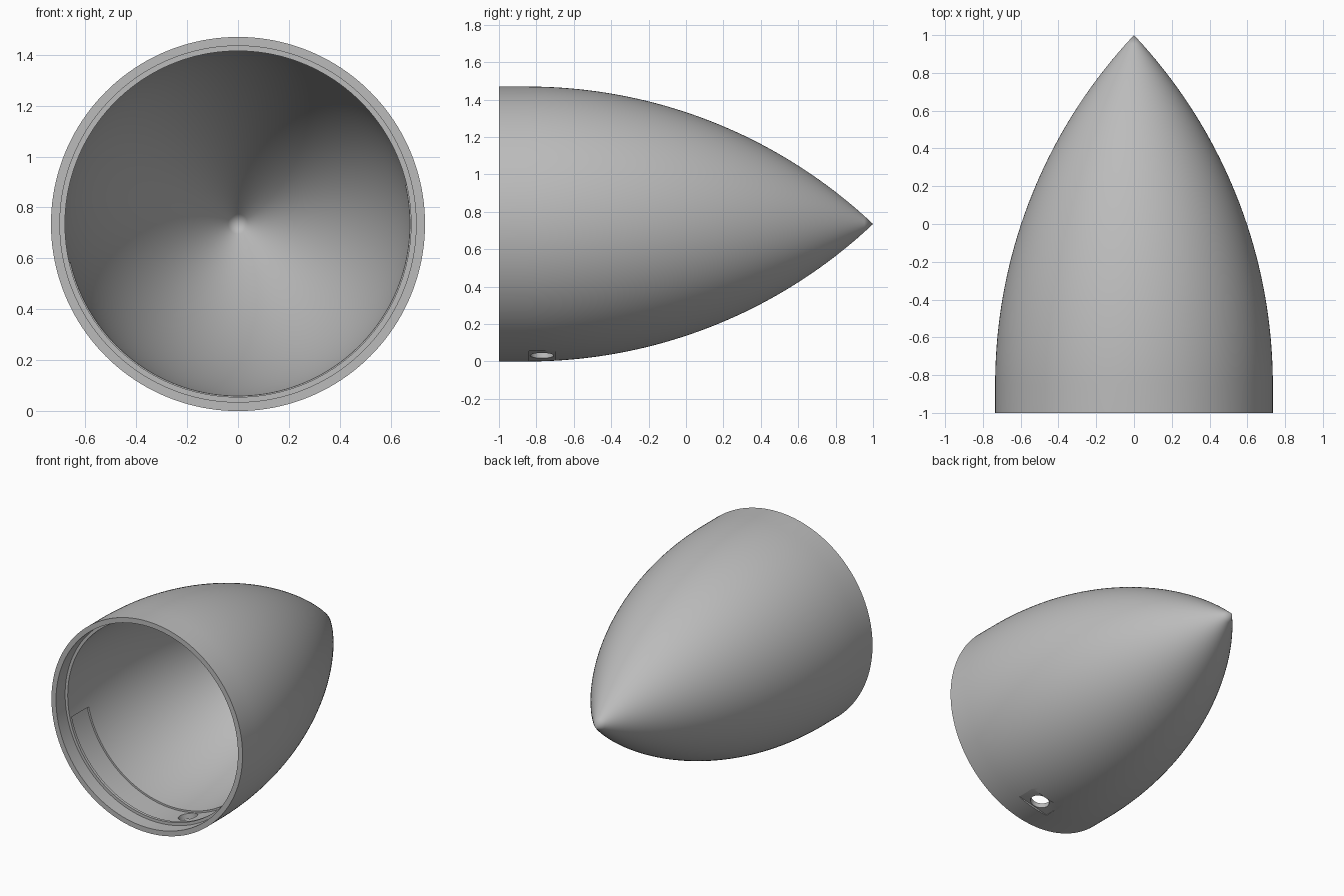
import bpy, bmesh, math
from mathutils import Matrix, Vector

if "Cube" in bpy.data.objects:
    bpy.data.objects.remove(bpy.data.objects["Cube"], do_unlink=True)

R = 0.735            # base radius and height of the axis
SHOULDER = -0.85     # where the straight base meets the curved nose
WALL = 0.055
LENGTH = 1 - SHOULDER
ARC = (R * R + LENGTH * LENGTH) / (2 * R)
AXIS = Vector((0, 0, R))
TILT = math.radians(-13)   # lower half is turned slightly to the side

grey = bpy.data.materials.new("light_grey")
grey.diffuse_color = (0.5, 0.5, 0.5, 1)
grey.use_nodes = True
grey.node_tree.nodes["Principled BSDF"].inputs["Base Color"].default_value = (0.5, 0.5, 0.5, 1)


def make_object(name, bm):
    bmesh.ops.recalc_face_normals(bm, faces=bm.faces)
    mesh = bpy.data.meshes.new(name)
    bm.to_mesh(mesh)
    bm.free()
    mesh.materials.append(grey)
    obj = bpy.data.objects.new(name, mesh)
    bpy.context.collection.objects.link(obj)
    return obj


def ogive(arc, steps=40):
    """(radius, y) points along a pointed arch from shoulder to tip."""
    offset = ARC - R
    reach = math.sqrt(arc * arc - offset * offset)
    pts = []
    for i in range(steps + 1):
        t = reach * i / steps
        pts.append((max(0, math.sqrt(arc * arc - t * t) - offset), SHOULDER + t))
    pts[-1] = (0, SHOULDER + reach)
    return pts


def lathe(name, profile, segments=160):
    bm = bmesh.new()
    verts = [bm.verts.new((r, y, R)) for r, y in profile]
    edges = [bm.edges.new(pair) for pair in zip(verts, verts[1:])]
    bmesh.ops.spin(bm, geom=verts + edges, cent=AXIS, axis=(0, 1, 0),
                   angle=math.tau, steps=segments, use_duplicate=False)
    bmesh.ops.remove_doubles(bm, verts=bm.verts, dist=0.0001)
    return make_object(name, bm)


def cut(target, cutter):
    cutter.hide_render = True
    mod = target.modifiers.new("cut", "BOOLEAN")
    mod.operation = "DIFFERENCE"
    mod.solver = "EXACT"
    mod.object = cutter
    bpy.ops.object.select_all(action="DESELECT")
    bpy.context.view_layer.objects.active = target
    target.select_set(True)
    bpy.ops.object.modifier_apply(modifier=mod.name)
    bpy.data.objects.remove(cutter, do_unlink=True)


# Hollow pointed shell with a stepped socket at the open end
outer = [(R, -1)] + ogive(ARC)
inner = ogive(ARC - WALL)[::-1] + [(0.68, -0.9), (0.70, -0.9), (0.70, -1)]
shell = lathe("nose_shell", outer + inner + [(R, -1)])

# Placement of the lower features: turned about the axis, pointing down
place = Matrix.Translation(AXIS) @ Matrix.Rotation(TILT, 4, "Y")

# Shallow recess along the lower half of the inside wall
bm = bmesh.new()
n = 80
rim = [bm.verts.new((0.688 * math.cos(a), -0.88, 0.688 * math.sin(a)))
       for a in (math.pi + math.pi * i / n for i in range(n + 1))]
half_disc = bm.faces.new(rim)
ext = bmesh.ops.extrude_face_region(bm, geom=[half_disc])
bmesh.ops.translate(bm, vec=(0, 0.18, 0),
                    verts=[v for v in ext["geom"] if isinstance(v, bmesh.types.BMVert)])
bm.transform(place)
cut(shell, make_object("inner_recess", bm))

# Flat pad on the outside around the hole
bm = bmesh.new()
bmesh.ops.create_cube(bm, size=1)
bm.transform(place @ Matrix.Translation((0, -0.77, -0.772)) @ Matrix.Diagonal((0.24, 0.14, 0.1, 1)))
cut(shell, make_object("flat_pad", bm))

# Round hole through the wall
bm = bmesh.new()
bmesh.ops.create_cone(bm, cap_ends=True, segments=48, radius1=0.063, radius2=0.063, depth=0.3)
bm.transform(place @ Matrix.Translation((0, -0.77, -0.71)))
cut(shell, make_object("screw_hole", bm))

bpy.ops.object.shade_smooth_by_angle(angle=math.radians(25))
